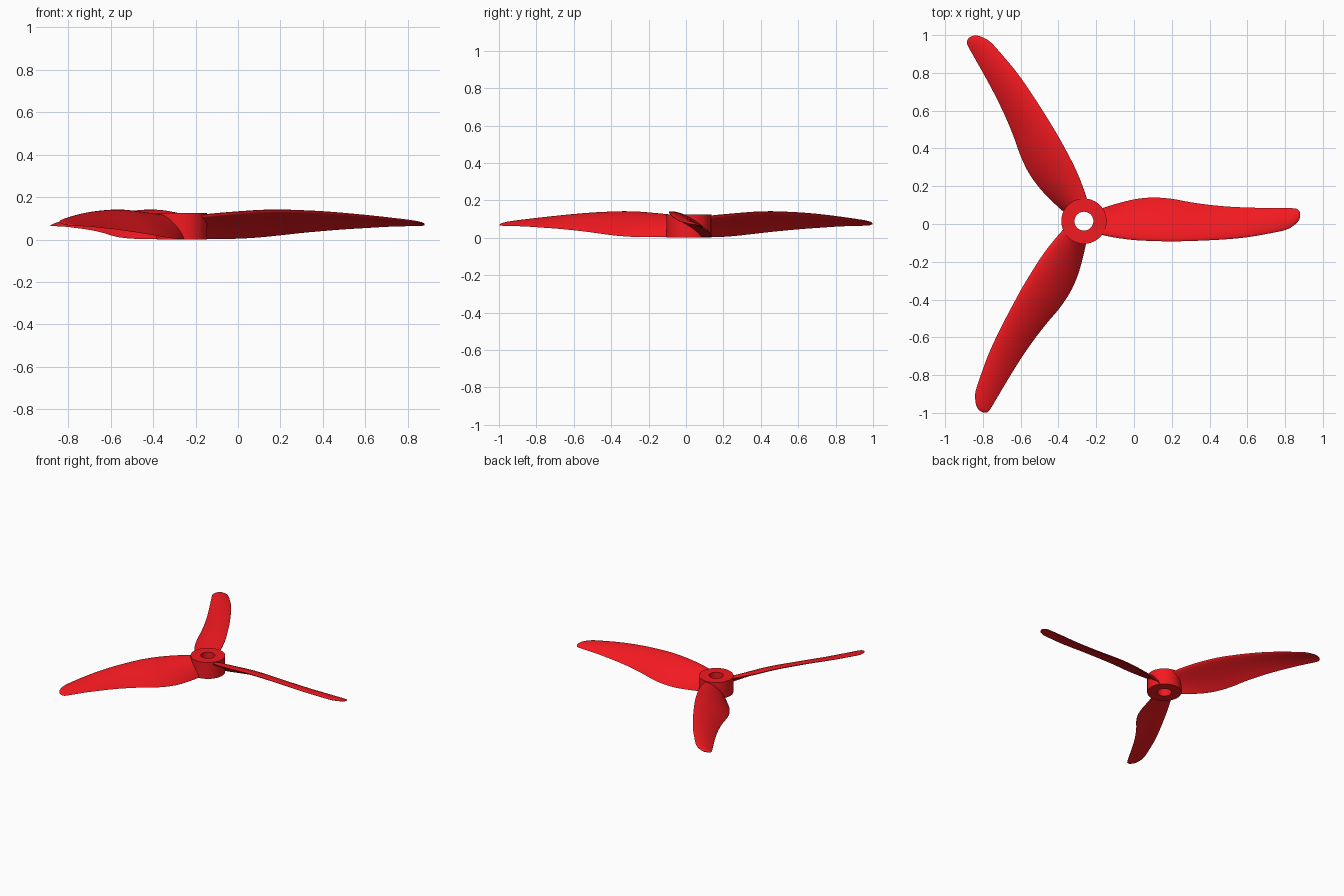
import bpy, bmesh, math
from mathutils import Vector, Matrix

if "Cube" in bpy.data.objects:
    bpy.data.objects.remove(bpy.data.objects["Cube"])

HUB = Vector((-0.265, 0.015, 0))

red = bpy.data.materials.new("red_plastic")
red.diffuse_color = (0.9, 0.01, 0.015, 1)
red.use_nodes = True
red.node_tree.nodes["Principled BSDF"].inputs["Base Color"].default_value = red.diffuse_color


def finish(name, bm, angle):
    bmesh.ops.recalc_face_normals(bm, faces=bm.faces)
    me = bpy.data.meshes.new(name)
    bm.to_mesh(me)
    bm.free()
    me.materials.append(red)
    ob = bpy.data.objects.new(name, me)
    bpy.context.collection.objects.link(ob)
    bpy.ops.object.select_all(action='DESELECT')
    ob.select_set(True)
    bpy.context.view_layer.objects.active = ob
    bpy.ops.object.shade_smooth_by_angle(angle=math.radians(angle))
    return ob


def loft(bm, rings, closed=False):
    n = len(rings[0])
    pairs = list(zip(rings, rings[1:]))
    if closed:
        pairs.append((rings[-1], rings[0]))
    for a, b in pairs:
        for i in range(n):
            j = (i + 1) % n
            bm.faces.new((a[i], a[j], b[j], b[i]))


# Hub: a tube turned from a rectangular profile
bm = bmesh.new()
SEG = 64
rings = []
for r, z in [(0.05, 0), (0.12, 0), (0.12, 0.125), (0.05, 0.125)]:
    rings.append([bm.verts.new((HUB.x + r * math.cos(k * math.tau / SEG),
                                HUB.y + r * math.sin(k * math.tau / SEG), z)) for k in range(SEG)])
loft(bm, rings, closed=True)
finish("hub", bm, 30)

# Blade stations: x, leading y, leading z, trailing y, trailing z, thickness
STATIONS = [
    (-0.180, -0.055, 0.113, 0.080, 0.004, 0.030),
    (-0.100, -0.072, 0.121, 0.105, 0.003, 0.030),
    (0.000, -0.085, 0.129, 0.130, 0.004, 0.030),
    (0.100, -0.090, 0.136, 0.140, 0.010, 0.029),
    (0.200, -0.092, 0.138, 0.133, 0.020, 0.027),
    (0.300, -0.090, 0.135, 0.115, 0.031, 0.025),
    (0.400, -0.086, 0.130, 0.101, 0.040, 0.023),
    (0.500, -0.080, 0.122, 0.092, 0.048, 0.021),
    (0.600, -0.070, 0.112, 0.087, 0.054, 0.019),
    (0.700, -0.053, 0.101, 0.085, 0.060, 0.016),
    (0.800, -0.032, 0.089, 0.084, 0.063, 0.013),
    (0.845, -0.008, 0.082, 0.083, 0.064, 0.011),
    (0.868, 0.013, 0.077, 0.077, 0.065, 0.008),
    (0.880, 0.036, 0.072, 0.058, 0.067, 0.004),
]


def catmull(p0, p1, p2, p3, t):
    return [0.5 * (2 * b + (c - a) * t + (2 * a - 5 * b + 4 * c - d) * t * t
                   + (3 * b - a - 3 * c + d) * t ** 3) for a, b, c, d in zip(p0, p1, p2, p3)]


def smooth_stations(st, steps=4):
    ext = [st[0]] + st + [st[-1]]
    out = []
    for i in range(len(st) - 1):
        out += [catmull(*ext[i:i + 4], k / steps) for k in range(steps)]
    return out + [st[-1]]


def section(x, ly, lz, ty, tz, thick, n=14):
    # Cambered aerofoil: over the top to the trailing edge, back underneath
    chord = Vector((0, ty - ly, tz - lz))
    normal = Vector((0, -chord.z, chord.y)).normalized()
    pts = []
    for k in range(2 * n):
        t = 0.5 - 0.5 * math.cos(math.pi * k / n)
        side = 1 if k <= n else -1
        half = thick * (1.4845 * math.sqrt(t) - 0.63 * t - 1.758 * t ** 2
                        + 1.4215 * t ** 3 - 0.5075 * t ** 4)
        camber = 0.55 * thick * 4 * t * (1 - t)
        pts.append(Vector((x, ly, lz)) + chord * t + normal * (camber + side * half))
    return pts


# Three blades, turned about the hub axis
for b in range(3):
    turn = (Matrix.Translation(HUB) @ Matrix.Rotation(b * math.tau / 3, 4, 'Z')
            @ Matrix.Translation(-HUB))
    bm = bmesh.new()
    rings = [[bm.verts.new(turn @ p) for p in section(*s)] for s in smooth_stations(STATIONS)]
    loft(bm, rings)
    bm.faces.new(rings[0])
    bm.faces.new(rings[-1])
    finish(f"blade_{b + 1}", bm, 50)
